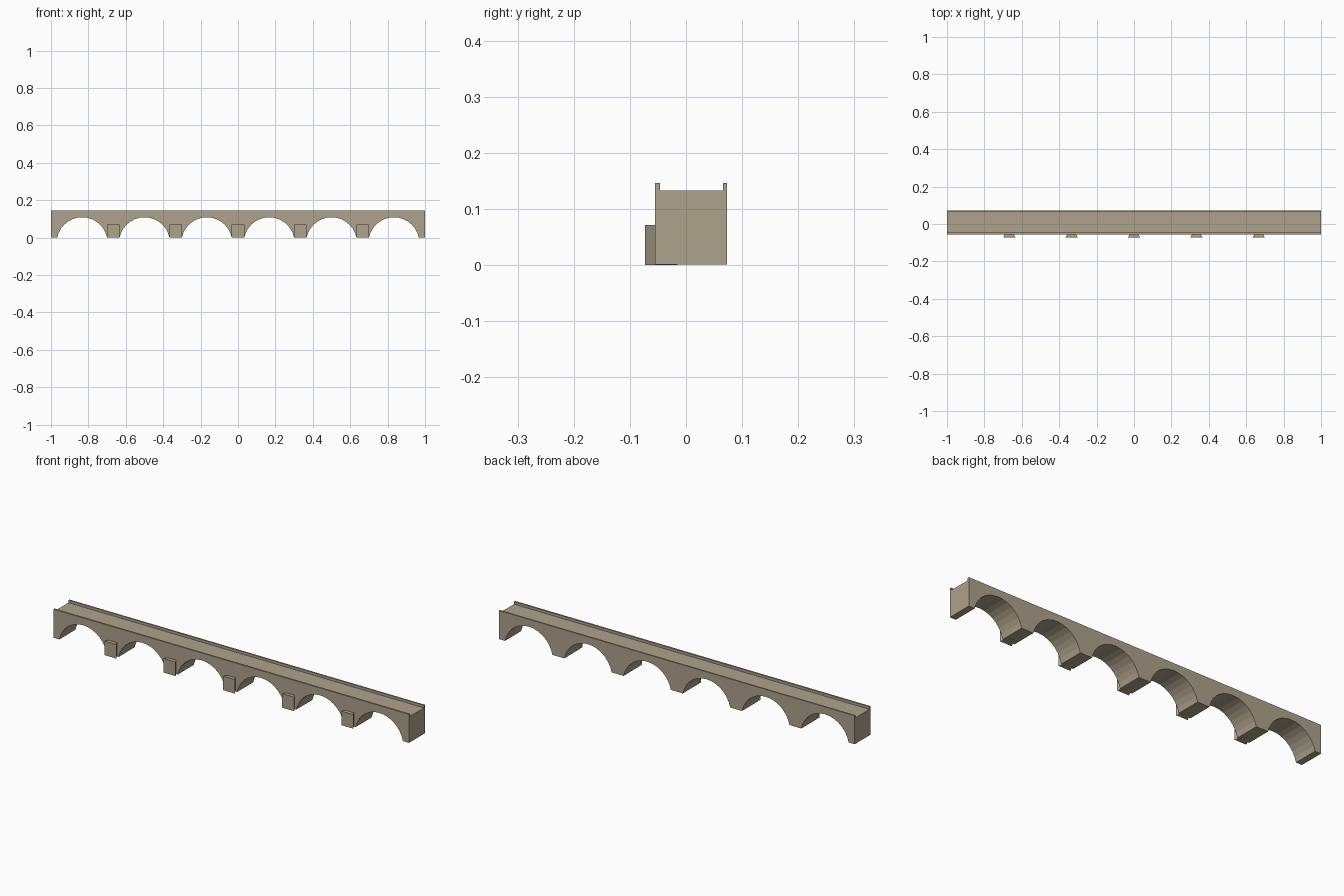
import bpy, bmesh, math

if "Cube" in bpy.data.objects:
    bpy.data.objects.remove(bpy.data.objects["Cube"])

stone = bpy.data.materials.new("stone")
stone.diffuse_color = (0.42, 0.36, 0.26, 1)
stone.use_nodes = True
stone.node_tree.nodes["Principled BSDF"].inputs["Base Color"].default_value = stone.diffuse_color

SPANS = 6
PITCH = 2 / SPANS
HALF, RISE = 0.1333, 0.109      # arch half width and crown height
SEGS = 14
BASE, DECK, TOP = 0.001, 0.133, 0.146
FRONT, BACK = -0.055, 0.0735


def finish(bm, name):
    bmesh.ops.recalc_face_normals(bm, faces=bm.faces)
    mesh = bpy.data.meshes.new(name)
    bm.to_mesh(mesh)
    bm.free()
    mesh.materials.append(stone)
    obj = bpy.data.objects.new(name, mesh)
    bpy.context.collection.objects.link(obj)
    return obj


def prism(name, profile, y0, y1):
    """Extrude an x-z profile from y0 to y1."""
    bm = bmesh.new()
    face = bm.faces.new([bm.verts.new((x, y0, z)) for x, z in profile])
    ext = bmesh.ops.extrude_face_region(bm, geom=[face])["geom"]
    verts = [v for v in ext if isinstance(v, bmesh.types.BMVert)]
    bmesh.ops.translate(bm, verts=verts, vec=(0, y1 - y0, 0))
    return finish(bm, name)


# arcaded body: segmental arches along the underside
radius = (HALF ** 2 + RISE ** 2) / (2 * RISE)
centre_z = RISE - radius
sweep = math.acos(-centre_z / radius)
sweep = math.pi / 2 - math.asin(-centre_z / radius)
outline = [(1, DECK), (-1, DECK), (-1, BASE)]
for i in range(SPANS):
    cx = -1 + PITCH * (i + 0.5)
    for k in range(SEGS + 1):
        a = -sweep + 2 * sweep * k / SEGS
        outline.append((cx + radius * math.sin(a),
                        max(BASE, centre_z + radius * math.cos(a))))
outline.append((1, BASE))
prism("arcade_body", outline, FRONT, BACK)

# parapets along both edges of the deck
wall = [(-1, DECK), (1, DECK), (1, TOP), (-1, TOP)]
prism("parapet_front", wall, FRONT, FRONT + 0.009)
prism("parapet_back", wall, BACK - 0.008, BACK)

# three-sided cutwaters, flat side outwards, apex buried in each pier
for i in range(1, SPANS):
    bpy.ops.mesh.primitive_cylinder_add(
        vertices=3, radius=0.039, depth=0.0715,
        location=(-1 + PITCH * i, -0.054, 0.03575))
    cutwater = bpy.context.object
    cutwater.name = f"cutwater_{i}"
    cutwater.data.materials.append(stone)
